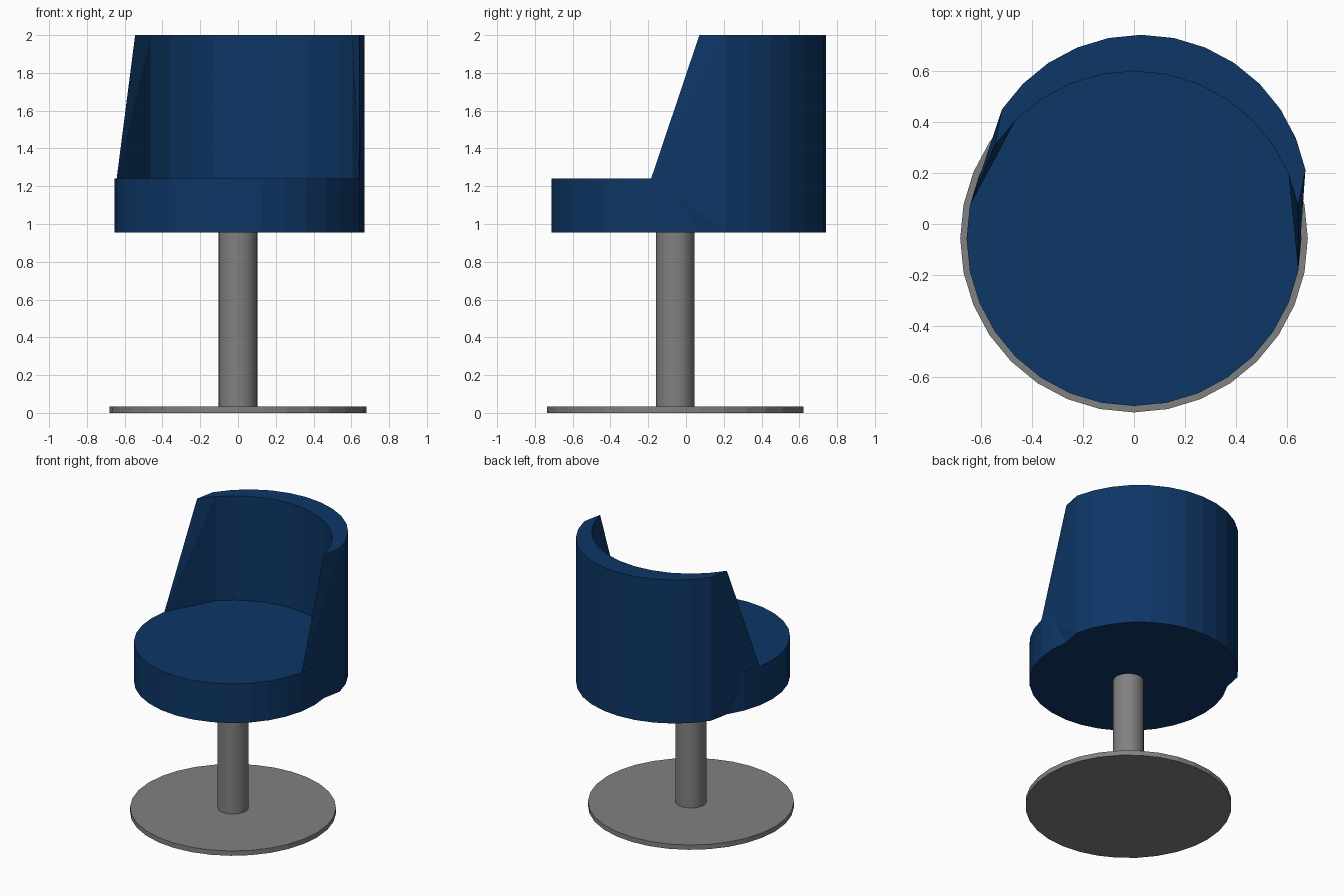
import bpy, bmesh, math

if "Cube" in bpy.data.objects:
    bpy.data.objects.remove(bpy.data.objects["Cube"])

N = 32                      # sides of every round part
CY = -0.057                 # centre of base, post and seat
R = 0.655                   # seat radius
Z0, Z1, Z2 = 0.955, 1.24, 2.0
STEP = 2 * math.pi / N
AXIS = 7 * STEP             # direction in which the backrest is shifted
SHIFT = 0.145


def material(name, rgb):
    m = bpy.data.materials.new(name)
    m.diffuse_color = (*rgb, 1)
    m.use_nodes = True
    m.node_tree.nodes["Principled BSDF"].inputs["Base Color"].default_value = m.diffuse_color
    return m


blue = material("navy upholstery", (0.0042, 0.037, 0.133))
grey = material("grey metal", (0.22, 0.22, 0.22))


def disc(name, radius, z0, z1, mat):
    bpy.ops.mesh.primitive_cylinder_add(vertices=N, radius=radius, depth=z1 - z0,
                                        location=(0, CY, (z0 + z1) / 2))
    ob = bpy.context.object
    ob.name = name
    ob.data.materials.append(mat)
    return ob


# base plate, post and round seat cushion
disc("base_plate", 0.68, 0, 0.035, grey)
post = disc("post", 0.102, 0.035, Z0, grey)
bpy.ops.object.shade_smooth_by_angle()
disc("seat", R, Z0, Z1, blue)

# backrest: crescent between the seat circle and the same circle shifted back
bm = bmesh.new()
cache = {}


def point(k, z, outer=False):
    key = (k, z, outer)
    if key not in cache:
        s = SHIFT if outer else 0
        cache[key] = bm.verts.new((R * math.cos(k * STEP) + s * math.cos(AXIS),
                                   CY + R * math.sin(k * STEP) + s * math.sin(AXIS), z))
    return cache[key]


for k in range(1, 13):
    o = [point(j, z, True) for z in (Z0, Z2) for j in (k, k + 1)]
    bm.faces.new((o[0], o[1], o[3], o[2]))                       # outer wall
    for z in (Z0, Z2):                                           # rim and underside
        bm.faces.new((point(k, z, True), point(k + 1, z, True), point(k + 1, z), point(k, z)))
    if 2 <= k < 12:                                              # inner wall
        for a, b in ((Z0, Z1), (Z1, Z2)):
            bm.faces.new((point(k, a), point(k + 1, a), point(k + 1, b), point(k, b)))

# slanted, pointed arm at each end of the crescent
for end, last, tip in ((1, 2, -1), (13, 12, 15)):
    front = point(tip, Z1)
    top, low = point(end, Z2), point(end, Z0)
    otop, olow = point(end, Z2, True), point(end, Z0, True)
    for tri in ((otop, top, front), (otop, front, olow), (olow, front, low),
                (point(last, Z2), top, front),
                (point(last, Z2), point(last, Z1), front),
                (point(last, Z1), front, low),
                (point(last, Z1), point(last, Z0), low)):
        bm.faces.new(tri)

bmesh.ops.recalc_face_normals(bm, faces=bm.faces[:])
mesh = bpy.data.meshes.new("backrest")
bm.to_mesh(mesh)
bm.free()
mesh.materials.append(blue)
back = bpy.data.objects.new("backrest", mesh)
bpy.context.collection.objects.link(back)
